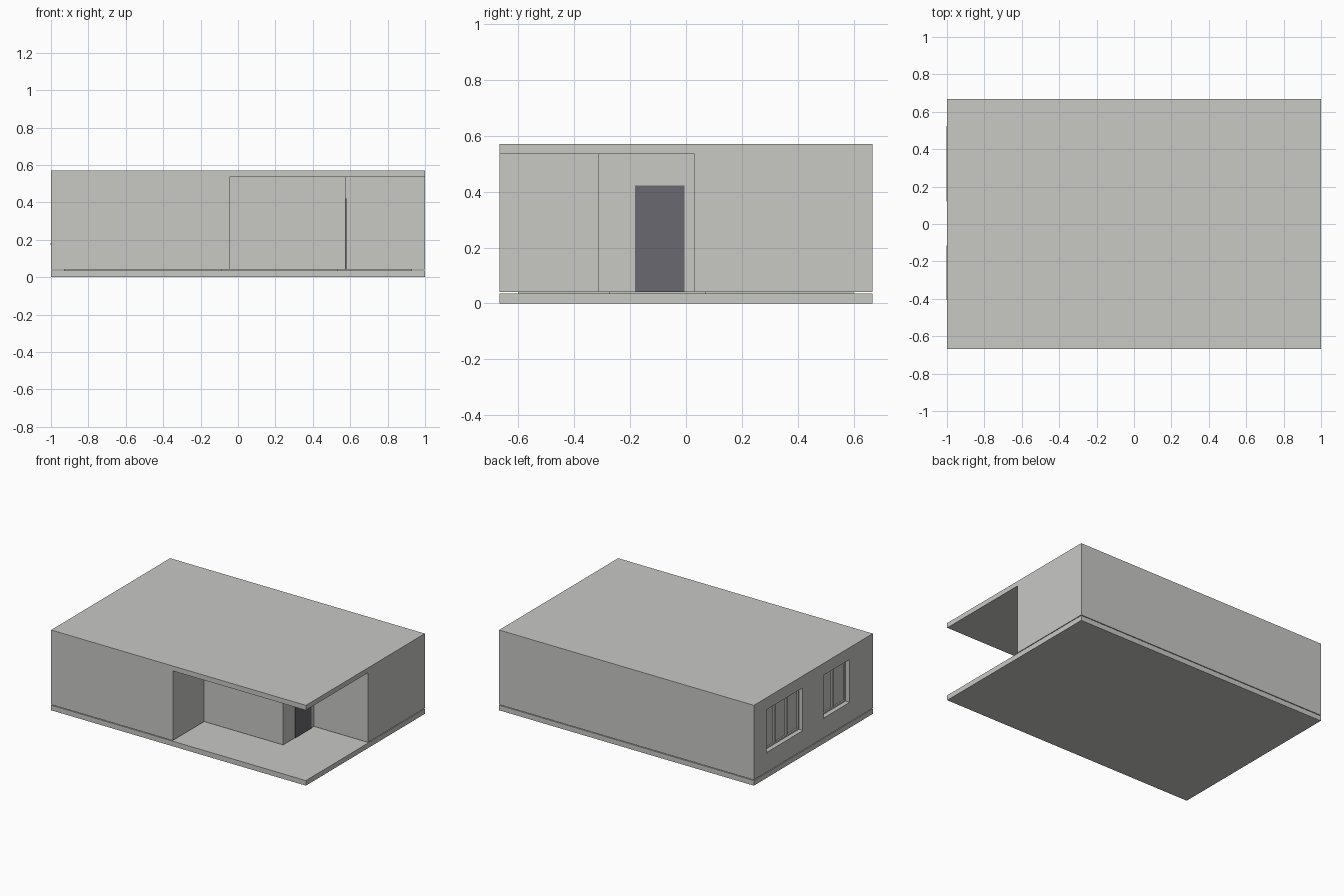
import bpy

if "Cube" in bpy.data.objects:
    bpy.data.objects.remove(bpy.data.objects["Cube"], do_unlink=True)

HALF_Y = 0.667
FLOOR, WALL_BASE, CEILING, TOP = 0.036, 0.041, 0.535, 0.57


def make_material(name, colour):
    m = bpy.data.materials.new(name)
    m.use_nodes = True
    m.diffuse_color = colour
    m.node_tree.nodes["Principled BSDF"].inputs["Base Color"].default_value = colour
    return m


plaster = make_material("light grey", (0.58, 0.58, 0.56, 1))
door_paint = make_material("dark grey", (0.14, 0.14, 0.16, 1))


def box(name, x, y, z, material=plaster):
    """Box spanning the given (low, high) ranges."""
    spans = (x, y, z)
    bpy.ops.mesh.primitive_cube_add(size=1, location=[sum(s) / 2 for s in spans])
    ob = bpy.context.object
    ob.name = name
    ob.scale = [s[1] - s[0] for s in spans]
    bpy.ops.object.transform_apply(location=False, rotation=False, scale=True)
    ob.data.materials.append(material)
    return ob


def cut(target, x, y, z):
    """Subtract a box from the target."""
    cutter = box("cutter", x, y, z)
    cutter.hide_render = True
    mod = target.modifiers.new("cut", "BOOLEAN")
    mod.operation = "DIFFERENCE"
    mod.solver = "EXACT"
    mod.object = cutter
    bpy.context.view_layer.objects.active = target
    bpy.ops.object.modifier_apply(modifier=mod.name)
    bpy.data.objects.remove(cutter, do_unlink=True)


def cut_terrace(target, grow):
    """Stepped corner terrace, open at the front and at the +x end."""
    cut(target, (-0.045 - grow, 1.2), (-0.9, -0.315 + grow), (-0.1, CEILING))
    cut(target, (0.575 - grow, 1.2), (-0.9, 0.03 + grow), (-0.1, CEILING))


# Floor slab, set-back joint and the house body with its flat roof
box("floor_slab", (-1, 1), (-HALF_Y, HALF_Y), (0, FLOOR))
joint = box("wall_joint", (-0.93, 0.93), (-0.6, 0.6), (FLOOR - 0.006, WALL_BASE + 0.006))
cut_terrace(joint, 0.04)
body = box("house_body", (-1, 1), (-HALF_Y, HALF_Y), (WALL_BASE, TOP))
cut_terrace(body, 0)

# Door on the terrace
box("door", (0.572, 0.579), (-0.183, -0.005), (WALL_BASE, 0.422), door_paint)

# Windows on the -x end: opening, framed panes and sill
SILL, HEAD, BAR = 0.175, 0.485, 0.01
for label, low, high, panes in (("rear", 0.12, 0.525, 3), ("front", -0.405, -0.115, 2)):
    cut(body, (-1.1, -0.955), (low, high), (SILL, HEAD))
    box(label + "_window_sill", (-1.002, -0.96), (low, high), (SILL - 0.002, SILL + 0.008))
    width = (high - low) / panes
    for i in range(panes):
        a, b = low + i * width, low + (i + 1) * width
        name = f"{label}_window_frame_{i + 1}"
        frame = box(name, (-0.97, -0.95), (a, b), (SILL, HEAD))
        cut(frame, (-1.1, -0.96), (a + BAR, b - BAR), (SILL + 0.008 + BAR, HEAD - BAR))
